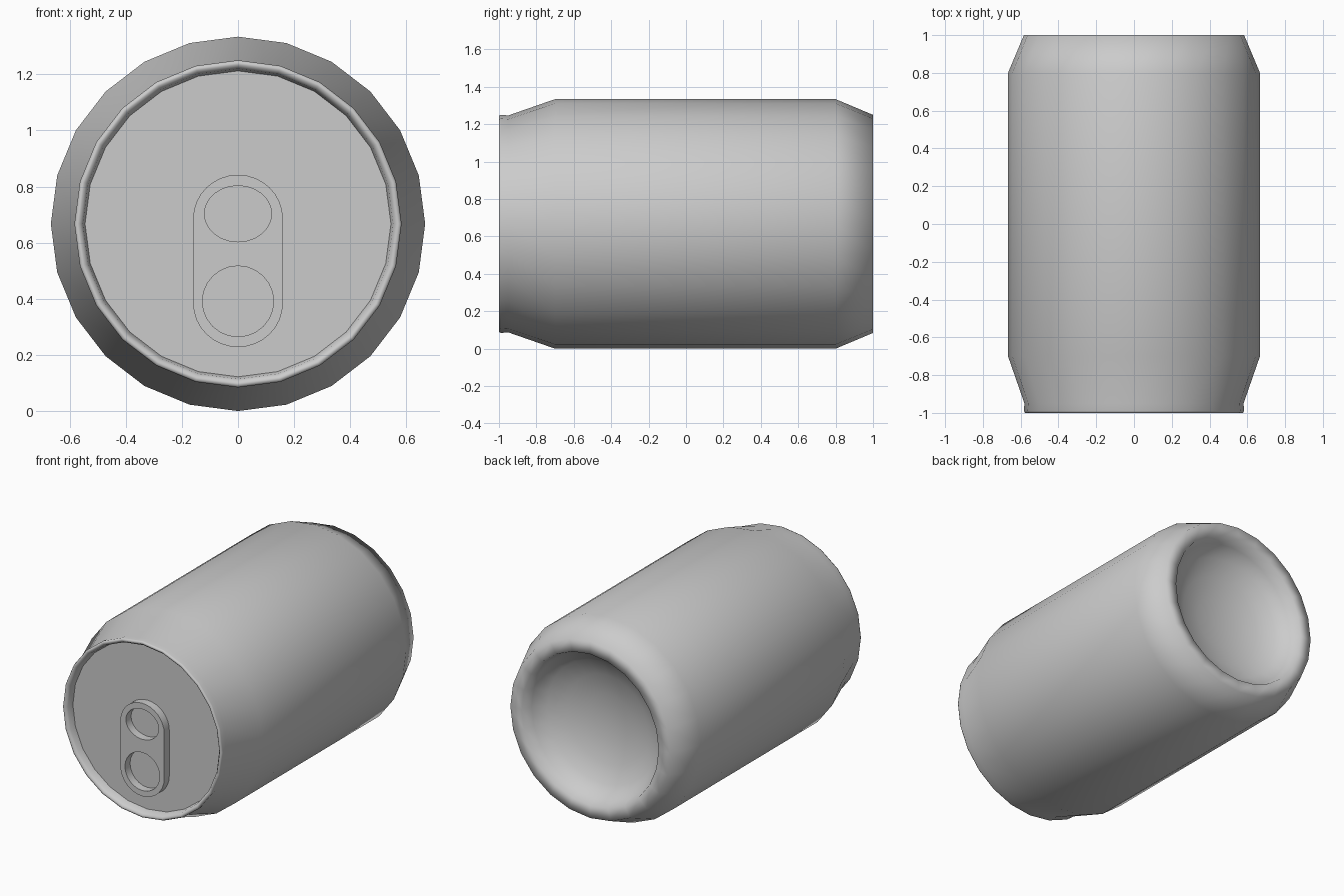
import bpy, bmesh, math

if "Cube" in bpy.data.objects:
    bpy.data.objects.remove(bpy.data.objects["Cube"])

SIDES = 24
CZ = 0.667  # height of the can's axis


def lathe(name, profile, angle):
    """Spin (radius, y) points around the y-running can axis; radius 0 closes with a fan."""
    bm = bmesh.new()
    rings = []
    for r, y in profile:
        if r == 0:
            rings.append([bm.verts.new((0, y, CZ))] * SIDES)
        else:
            rings.append([bm.verts.new((r * math.sin(2 * math.pi * k / SIDES), y,
                                        CZ + r * math.cos(2 * math.pi * k / SIDES)))
                          for k in range(SIDES)])
    for a, b in zip(rings, rings[1:]):
        for k in range(SIDES):
            n = (k + 1) % SIDES
            quad = list(dict.fromkeys([a[k], a[n], b[n], b[k]]))
            bm.faces.new(quad)
    bmesh.ops.recalc_face_normals(bm, faces=bm.faces)
    me = bpy.data.meshes.new(name)
    bm.to_mesh(me)
    bm.free()
    ob = bpy.data.objects.new(name, me)
    bpy.context.collection.objects.link(ob)
    select(ob)
    bpy.ops.object.shade_smooth_by_angle(angle=math.radians(angle))
    return ob


def select(ob):
    bpy.ops.object.select_all(action='DESELECT')
    ob.select_set(True)
    bpy.context.view_layer.objects.active = ob


# Can shell: recessed lid, rim, tapered shoulders, body, domed base
dome = [(0.5 * math.cos(t), 1 - 0.22 * math.sin(t))
        for t in (math.radians(a) for a in (0, 18, 36, 54, 72))]
lathe("can_shell",
      [(0, -0.945), (0.545, -0.945), (0.553, -0.985), (0.566, -1.0), (0.578, -1.0),
       (0.583, -0.99), (0.580, -0.95), (CZ, -0.7), (CZ, 0.8), (0.583, 1.0)]
      + dome + [(0, 0.78)], 75)


# Pull tab: rounded plate with two finger holes
def arc(cx, cz, rx, rz, a0, a1, n):
    return [(cx + rx * math.cos(math.radians(a0 + (a1 - a0) * i / n)),
             cz + rz * math.sin(math.radians(a0 + (a1 - a0) * i / n))) for i in range(n + 1)]


outline = arc(0, 0.685, 0.16, 0.157, 0, 180, 16) + arc(0, 0.385, 0.16, 0.157, 180, 360, 16)
upper_hole = arc(0, 0.703, 0.12, 0.10, 0, 360, 24)[:-1]
lower_hole = arc(0, 0.391, 0.127, 0.126, 0, 360, 24)[:-1]

cu = bpy.data.curves.new("pull_tab", 'CURVE')
cu.dimensions = '2D'
cu.fill_mode = 'BOTH'
cu.extrude = 0.027
for loop in (outline, upper_hole, lower_hole):
    sp = cu.splines.new('POLY')
    sp.points.add(len(loop) - 1)
    for p, (x, z) in zip(sp.points, loop):
        p.co = (x, z, 0, 1)
    sp.use_cyclic_u = True
tab = bpy.data.objects.new("pull_tab", cu)
bpy.context.collection.objects.link(tab)
tab.rotation_euler = (math.pi / 2, 0, 0)
tab.location = (0, -0.972, 0)
select(tab)
bpy.ops.object.convert(target='MESH')
bpy.ops.object.shade_smooth_by_angle(angle=math.radians(30))
